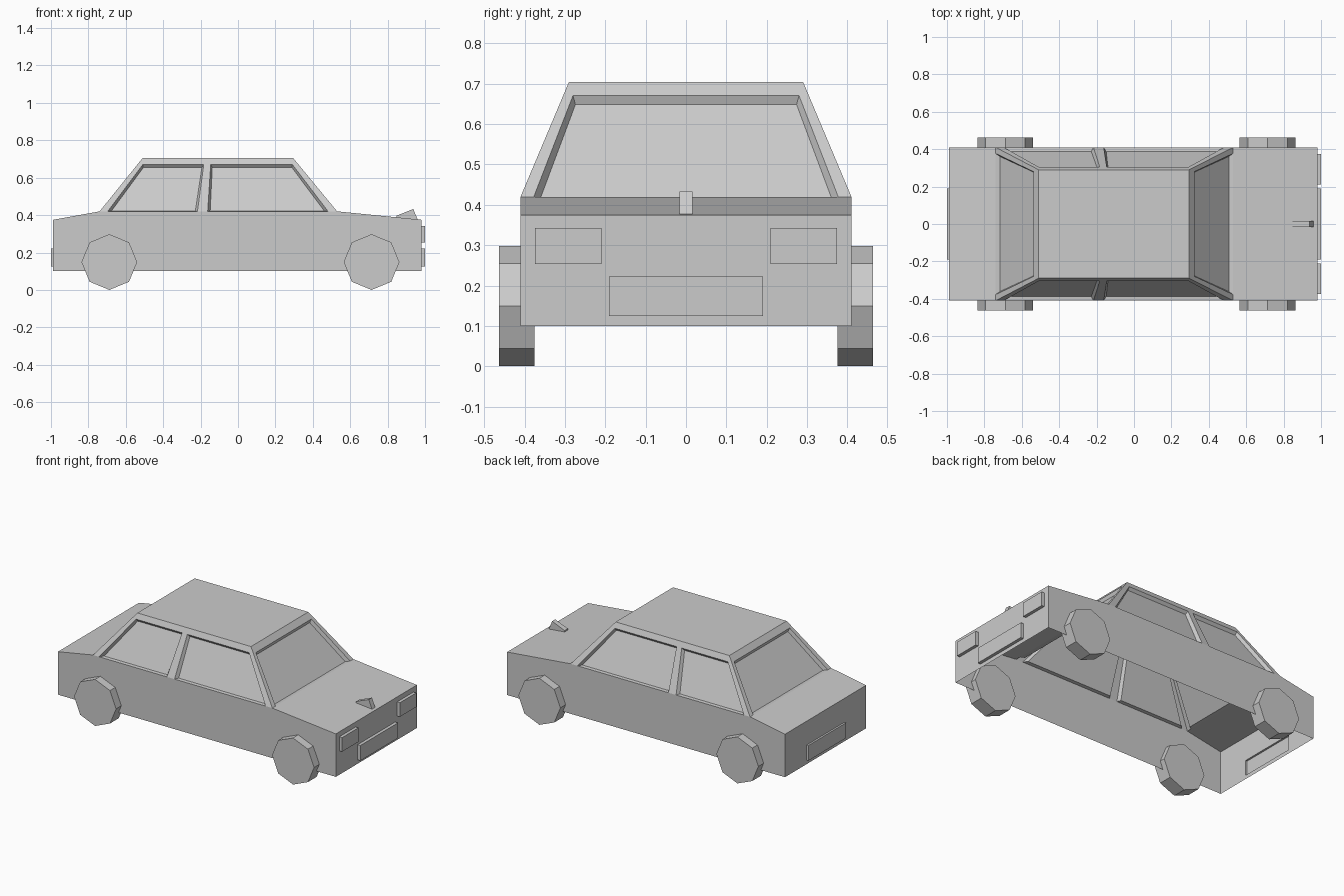
import bpy, bmesh, math
from mathutils import Vector

if "Cube" in bpy.data.objects:
    bpy.data.objects.remove(bpy.data.objects["Cube"])


def new_object(name, bm):
    mesh = bpy.data.meshes.new(name)
    bm.to_mesh(mesh)
    bm.free()
    obj = bpy.data.objects.new(name, mesh)
    bpy.context.collection.objects.link(obj)
    return obj


def face(bm, points):
    return bm.faces.new([bm.verts.new(p) for p in points])


def panel(bm, corners, openings, depth, bevel):
    """Quad wall (bl, br, tr, tl seen from outside) with sunken or raised boxes.
    openings: (u0, u1, v0, v1) fractions, left to right; depth > 0 sinks."""
    bl, br, tr, tl = [Vector(c) for c in corners]
    n = (br - bl).cross(tl - bl).normalized()
    du, dv = bevel / (br - bl).length, bevel / (tl - bl).length

    def P(u, v):
        return bl.lerp(br, u).lerp(tl.lerp(tr, u), v)

    def strip(u0, u1, v0, v1):
        if u1 - u0 > 1e-4 and v1 - v0 > 1e-4:
            face(bm, [P(u0, v0), P(u1, v0), P(u1, v1), P(u0, v1)])

    left = 0.0
    for u0, u1, v0, v1 in openings:
        strip(left, u0, 0, v0)
        strip(left, u0, v0, v1)
        strip(left, u0, v1, 1)
        strip(u0, u1, 0, v0)
        strip(u0, u1, v1, 1)
        rim = [P(u0, v0), P(u1, v0), P(u1, v1), P(u0, v1)]
        pane = [P(u0 + du, v0 + dv), P(u1 - du, v0 + dv),
                P(u1 - du, v1 - dv), P(u0 + du, v1 - dv)]
        pane = [p - n * depth for p in pane]
        face(bm, pane)
        for i in range(4):
            j = (i + 1) % 4
            face(bm, [rim[i], rim[j], pane[j], pane[i]])
        left = u1
    strip(left, 1, 0, 1)


W, RW = 0.41, 0.29                 # half widths of body and roof
X0, X1 = -0.988, 0.98              # body ends
B, S, T, R = 0.10, 0.375, 0.42, 0.705   # floor, deck end, waist, roof heights
C0, C1, R0, R1 = -0.74, 0.53, -0.51, 0.295

# Body shell, open underneath
bm = bmesh.new()
profile = [(X0, B), (X1, B), (X1, S), (C1, T), (C0, T), (X0, S)]
face(bm, [(x, -W, z) for x, z in profile])
face(bm, [(x, W, z) for x, z in reversed(profile)])
face(bm, [(C1, -W, T), (X1, -W, S), (X1, W, S), (C1, W, T)])
face(bm, [(X0, -W, S), (C0, -W, T), (C0, W, T), (X0, W, S)])
# End walls with raised lamps and plates
panel(bm, [(X1, -W, B), (X1, W, B), (X1, W, S), (X1, -W, S)],
      [(0.043, 0.244, 0.556, 0.884), (0.268, 0.732, 0.09, 0.444),
       (0.756, 0.957, 0.556, 0.884)], -0.02, 0)
panel(bm, [(X0, W, B), (X0, -W, B), (X0, -W, S), (X0, W, S)],
      [(0.268, 0.732, 0.09, 0.444)], -0.012, 0)
bmesh.ops.remove_doubles(bm, verts=bm.verts, dist=0.0005)
new_object("body", bm)

# Cabin: roof and four walls with sunken windows
bm = bmesh.new()
face(bm, [(R0, -RW, R), (R1, -RW, R), (R1, RW, R), (R0, RW, R)])
base = [Vector(p) for p in [(C0, -W, T), (C1, -W, T), (C1, W, T), (C0, W, T)]]
top = [Vector(p) for p in [(R0, -RW, R), (R1, -RW, R), (R1, RW, R), (R0, RW, R)]]
a, b, c, d = 0.034, 0.412, 0.455, 0.962
windows = [
    [(a, b, 0, 0.88), (c, d, 0, 0.88)],
    [(0.04, 0.96, 0, 0.88)],
    [(1 - d, 1 - c, 0, 0.88), (1 - b, 1 - a, 0, 0.88)],
    [(0.04, 0.96, 0, 0.88)],
]
for i in range(4):
    j = (i + 1) % 4
    panel(bm, [base[i], base[j], top[j], top[i]], windows[i], 0.02, 0.013)
bmesh.ops.remove_doubles(bm, verts=bm.verts, dist=0.0005)
new_object("cabin", bm)

# Eight-sided wheels
for end, x in (("rear", -0.688), ("front", 0.714)):
    for side, y in (("right", -0.419), ("left", 0.419)):
        bpy.ops.mesh.primitive_cylinder_add(
            vertices=8, radius=0.149, depth=0.088,
            location=(x, y, 0.149), rotation=(math.pi / 2, 0, 0))
        bpy.context.object.name = f"{end}_{side}_wheel"

# Hood ornament wedge
bm = bmesh.new()
wedge = face(bm, [(x, -0.016, z) for x, z in
                  [(0.848, 0.388), (0.96, 0.377), (0.937, 0.433), (0.848, 0.397)]])
out = bmesh.ops.extrude_face_region(bm, geom=[wedge], use_keep_orig=True)
bmesh.ops.translate(bm, vec=(0, 0.032, 0),
                    verts=[v for v in out["geom"] if isinstance(v, bmesh.types.BMVert)])
bmesh.ops.recalc_face_normals(bm, faces=bm.faces)
new_object("hood_ornament", bm)
